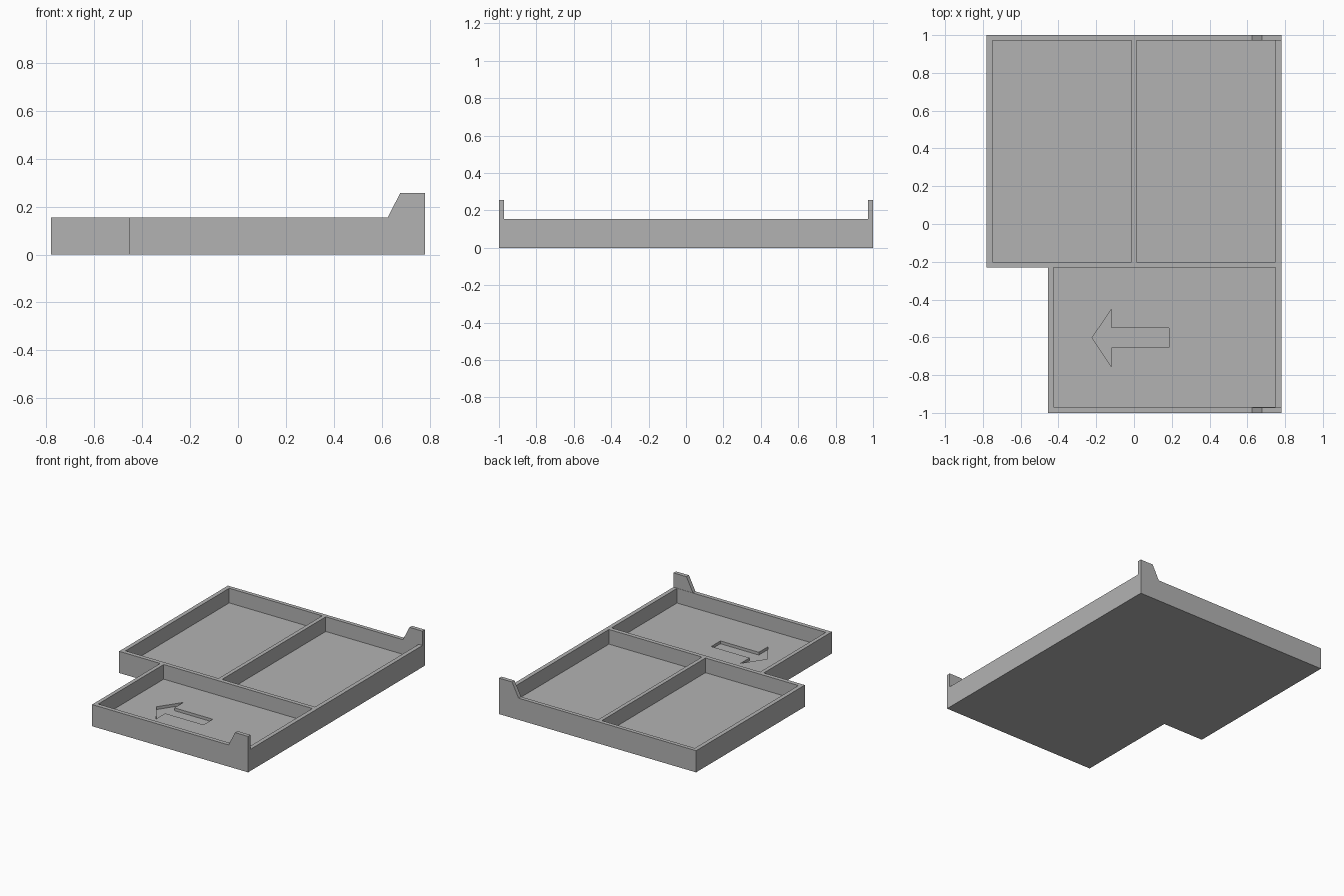
import bpy, bmesh

if "Cube" in bpy.data.objects:
    bpy.data.objects.remove(bpy.data.objects["Cube"])

grey = bpy.data.materials.new("mid_grey")
grey.diffuse_color = (0.45, 0.45, 0.45, 1)
grey.use_nodes = True
grey.node_tree.nodes["Principled BSDF"].inputs["Base Color"].default_value = grey.diffuse_color

HEIGHT, FLOOR, TAB_TOP = 0.155, 0.05, 0.257
ARROW_DEPTH = 0.02


def prism(name, outline, offset, open_bottom=False):
    """Extrude a closed 3D outline along an offset vector."""
    bm = bmesh.new()
    face = bm.faces.new([bm.verts.new(p) for p in outline])
    out = bmesh.ops.extrude_face_region(bm, geom=[face], use_keep_orig=True)
    moved = [g for g in out["geom"] if isinstance(g, bmesh.types.BMVert)]
    bmesh.ops.translate(bm, verts=moved, vec=offset)
    bmesh.ops.recalc_face_normals(bm, faces=bm.faces)
    if open_bottom:
        bm.normal_update()
        low = [f for f in bm.faces if f.normal.z < -0.9]
        bmesh.ops.delete(bm, geom=low, context='FACES_ONLY')
    mesh = bpy.data.meshes.new(name)
    bm.to_mesh(mesh)
    bm.free()
    mesh.materials.append(grey)
    obj = bpy.data.objects.new(name, mesh)
    bpy.context.collection.objects.link(obj)
    return obj


def slab(name, points, z0, z1):
    return prism(name, [(x, y, z0) for x, y in points], (0, 0, z1 - z0))


def rect(x0, x1, y0, y1):
    return [(x0, y0), (x1, y0), (x1, y1), (x0, y1)]


def cut(target, cutter):
    """Subtract a cutter, bake the result and discard the cutter."""
    cutter.hide_render = True
    mod = target.modifiers.new("cut", 'BOOLEAN')
    mod.operation, mod.solver, mod.object = 'DIFFERENCE', 'EXACT', cutter
    bpy.context.view_layer.objects.active = target
    bpy.ops.object.modifier_apply(modifier=mod.name)
    bpy.data.objects.remove(cutter)


# Stepped tray body
tray = slab("tray", [(-0.455, -1), (0.78, -1), (0.78, 1), (-0.78, 1),
                     (-0.78, -0.23), (-0.455, -0.23)], 0, HEIGHT)

# Three compartments
for area in [rect(-0.75, -0.014, -0.2, 0.972),
             rect(0.014, 0.75, -0.2, 0.972),
             rect(-0.427, 0.75, -0.97, -0.23)]:
    cut(tray, slab("compartment_cutter", area, FLOOR, HEIGHT + 0.1))

# Arrow engraved in the front compartment floor
arrow = [(-0.222, -0.603), (-0.118, -0.757), (-0.118, -0.655), (0.186, -0.655),
         (0.186, -0.551), (-0.118, -0.551), (-0.118, -0.449)]
cut(tray, slab("arrow_cutter", arrow, FLOOR - ARROW_DEPTH, FLOOR + 0.03))

# Sloped tabs on the front and back walls
tab = [(0.625, HEIGHT), (0.78, HEIGHT), (0.78, TAB_TOP), (0.677, TAB_TOP)]
for name, y in (("front_tab", -1), ("back_tab", 0.972)):
    prism(name, [(x, y, z) for x, z in tab], (0, 0.028, 0), open_bottom=True)
